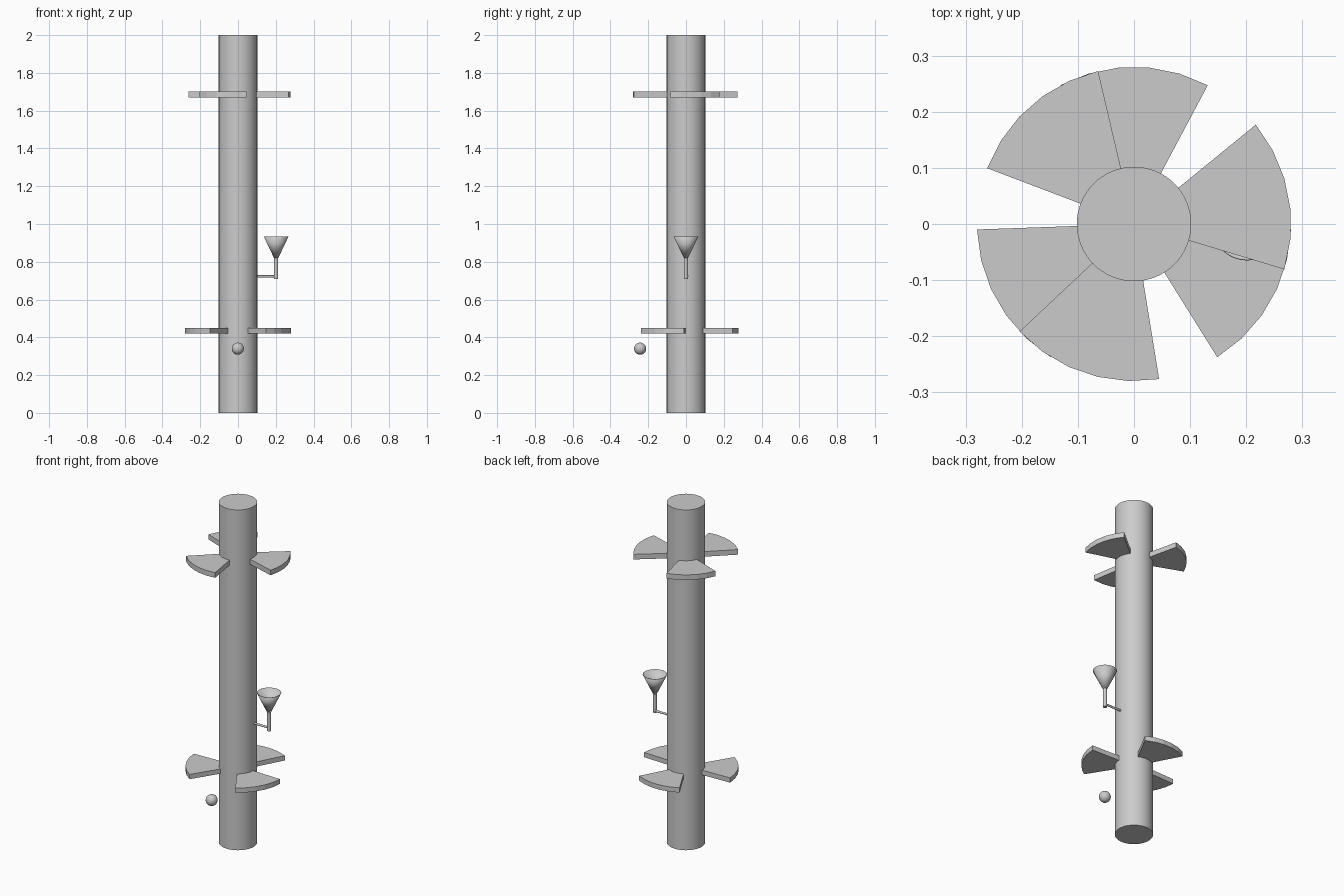
import bpy, bmesh, math

if "Cube" in bpy.data.objects:
    bpy.data.objects.remove(bpy.data.objects["Cube"])

POLE_R = 0.102


def finish(name, bm, smooth=True):
    bmesh.ops.recalc_face_normals(bm, faces=bm.faces)
    mesh = bpy.data.meshes.new(name)
    bm.to_mesh(mesh)
    bm.free()
    obj = bpy.data.objects.new(name, mesh)
    bpy.context.collection.objects.link(obj)
    if smooth:
        bpy.ops.object.select_all(action='DESELECT')
        obj.select_set(True)
        bpy.context.view_layer.objects.active = obj
        bpy.ops.object.shade_smooth_by_angle(angle=math.radians(35))
    return obj


def cone(name, r1, r2, depth, loc, sides=32, rot=(0, 0, 0), caps=True):
    bm = bmesh.new()
    bmesh.ops.create_cone(bm, cap_ends=caps, segments=sides,
                          radius1=r1, radius2=r2, depth=depth)
    obj = finish(name, bm)
    obj.location, obj.rotation_euler = loc, rot
    return obj


def wedge(name, start, z0, z1, span=56, steps=5, r_out=0.28):
    # ring sector: inner arc and outer arc, extruded upward
    bm = bmesh.new()
    angles = [math.radians(start + span * i / steps) for i in range(steps + 1)]
    pts = [(r_out * math.cos(a), r_out * math.sin(a), z0) for a in angles]
    pts += [(0.1 * math.cos(a), 0.1 * math.sin(a), z0) for a in reversed(angles)]
    base = bm.faces.new([bm.verts.new(p) for p in pts])
    top = bmesh.ops.extrude_face_region(bm, geom=[base], use_keep_orig=True)
    bmesh.ops.translate(bm, vec=(0, 0, z1 - z0),
                        verts=[g for g in top['geom'] if isinstance(g, bmesh.types.BMVert)])
    return finish(name, bm, smooth=False)


# Central pole
cone("pole", POLE_R, POLE_R, 2.0, (0, 0, 1.0), sides=64)

# Two tiers of three fan-shaped steps
for i in range(3):
    wedge(f"upper_step_{i + 1}", 343.2 + 120 * i, 1.671, 1.701)
    wedge(f"lower_step_{i + 1}", 302 + 120 * i, 0.421, 0.449)

# Hollow funnel on a stem and bracket
funnel = cone("funnel_cup", 0.011, 0.065, 0.113, (0.202, 0, 0.876), caps=False)
shell = funnel.modifiers.new("shell", 'SOLIDIFY')
shell.thickness = 0.003
shell.offset = -1
cone("funnel_stem", 0.011, 0.011, 0.114, (0.202, 0, 0.767), sides=24)
cone("funnel_bracket", 0.006, 0.006, 0.107, (0.1485, 0.007, 0.723), sides=16,
     rot=(0, math.pi / 2, 0))

# Small ball beside the pole
bm = bmesh.new()
bmesh.ops.create_uvsphere(bm, u_segments=32, v_segments=16, radius=0.032)
ball = finish("ball", bm)
ball.location = (-0.001, -0.243, 0.34)
